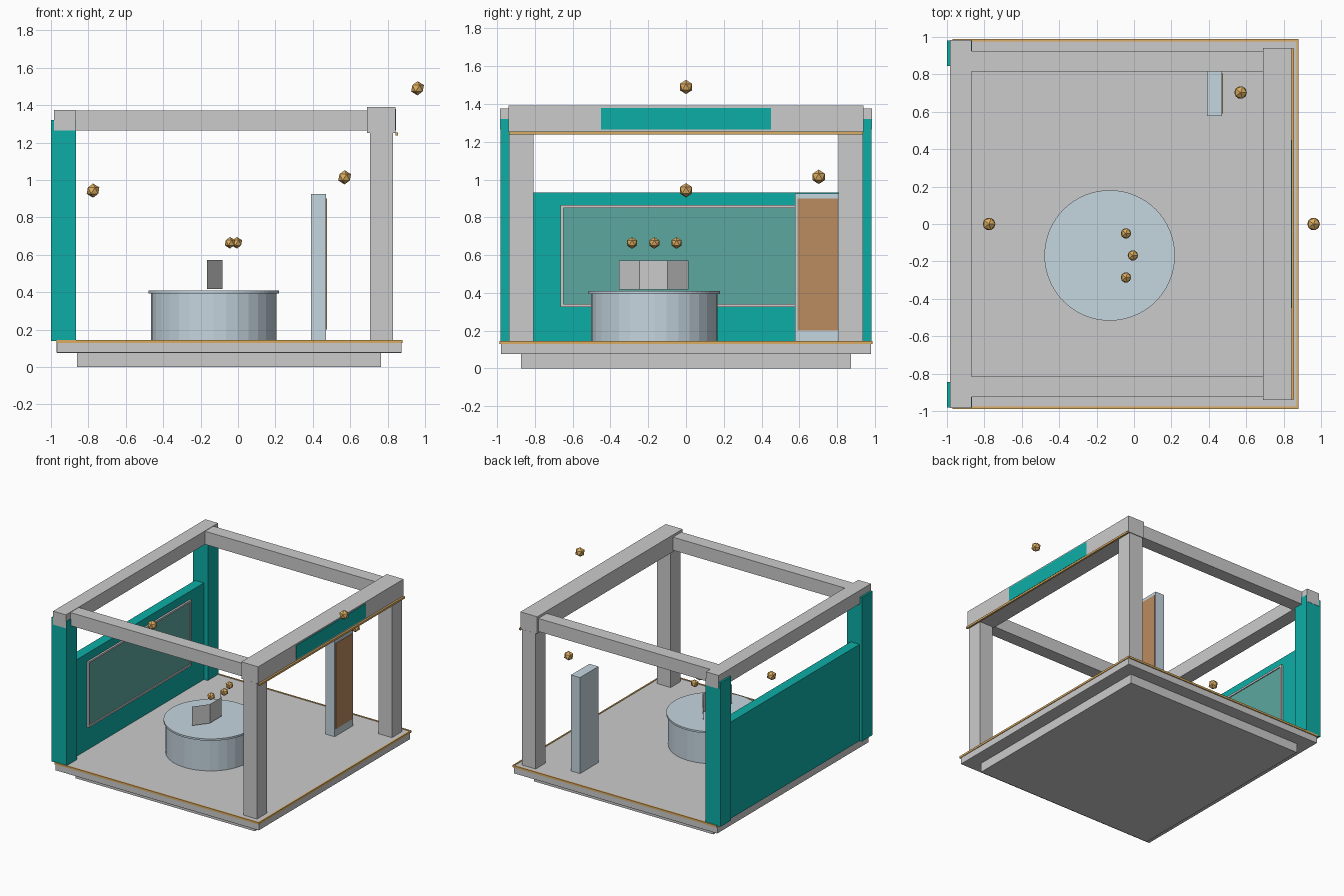
import bpy, math

if "Cube" in bpy.data.objects:
    bpy.data.objects.remove(bpy.data.objects["Cube"])

def mat(name, r, g, b):
    m = bpy.data.materials.new(name)
    m.diffuse_color = (r, g, b, 1)
    m.use_nodes = True
    m.node_tree.nodes["Principled BSDF"].inputs["Base Color"].default_value = m.diffuse_color
    return m

TEAL = mat("teal", 0.004, 0.42, 0.38)
PALE = mat("pale_grey", 0.6, 0.6, 0.62)
BLUE = mat("pale_blue", 0.56, 0.67, 0.74)
GOLD = mat("gold", 0.72, 0.42, 0.12)
BROWN = mat("brown", 0.5, 0.26, 0.12)
GLASS = mat("screen_teal", 0.11, 0.39, 0.35)

def finish(ob, name, m):
    ob.name = name
    if m:
        ob.data.materials.append(m)
    return ob

def box(name, x, y, z, m=None, bevel=0):
    """Box from (min, max) pairs."""
    mid = [(a + b) / 2 for a, b in (x, y, z)]
    bpy.ops.mesh.primitive_cube_add(size=1, location=mid)
    ob = bpy.context.object
    ob.scale = [b - a for a, b in (x, y, z)]
    bpy.ops.object.transform_apply(location=False, rotation=False, scale=True)
    if bevel:
        b = ob.modifiers.new("soft_edge", 'BEVEL')
        b.width = bevel
        b.segments = 2
    return finish(ob, name, m)

def pair(name, x, y, z, m=None):
    """Same box at the front and the back (y given for the back)."""
    box("back_" + name, x, y, z, m)
    box("front_" + name, x, (-y[1], -y[0]), z, m)

def disc(name, r, z, n, m):
    bpy.ops.mesh.primitive_cylinder_add(vertices=n, radius=r, depth=z[1] - z[0],
                                        location=(-0.13, -0.168, sum(z) / 2))
    return finish(bpy.context.object, name, m)

# Stepped base with gold edging on the three open sides
box("plinth", (-0.86, 0.765), (-0.875, 0.875), (0, 0.075), PALE)
box("floor_slab", (-0.97, 0.875), (-0.98, 0.98), (0.075, 0.14), PALE, 0.004)
pair("floor_trim", (-0.97, 0.88), (0.976, 0.988), (0.128, 0.144), GOLD)
box("right_floor_trim", (0.868, 0.88), (-0.976, 0.976), (0.128, 0.144), GOLD)

# Posts
pair("teal_post", (-1.0, -0.865), (0.845, 0.982), (0.14, 1.32), TEAL)
pair("grey_post", (0.705, 0.828), (0.808, 0.937), (0.14, 1.25))

# Roof beams
box("left_beam", (-0.985, -0.87), (-0.984, 0.984), (1.265, 1.375))
pair("side_beam", (-0.87, 0.69), (0.816, 0.925), (1.265, 1.372))
box("right_beam", (0.689, 0.841), (-0.94, 0.94), (1.252, 1.391))
box("fascia_panel", (0.83, 0.845), (-0.45, 0.45), (1.265, 1.38), TEAL)
box("fascia_trim", (0.841, 0.856), (-0.938, 0.938), (1.238, 1.254), GOLD)

# Left wall with framed screen
box("wall", (-0.98, -0.9), (-0.845, 0.845), (0.14, 0.93), TEAL)
box("wall_screen", (-0.902, -0.893), (-0.65, 0.65), (0.338, 0.85), GLASS)
pair("screen_frame_side", (-0.902, -0.885), (0.648, 0.665), (0.325, 0.865), PALE)
for nm, z in (("bottom", 0.325), ("top", 0.85)):
    box("screen_frame_" + nm, (-0.902, -0.885), (-0.65, 0.65), (z, z + 0.015), PALE)

# Standing display panel
box("display_stand", (0.389, 0.471), (0.577, 0.815), (0.14, 0.926), BLUE)
box("display_face", (0.465, 0.475), (0.59, 0.804), (0.2, 0.9), BROWN)

# Round desk
for ob in (disc("desk_body", 0.335, (0.14, 0.394), 32, BLUE),
           disc("desk_top", 0.349, (0.394, 0.409), 64, BLUE)):
    pass

# Three thin screens on the desk, folded outwards
path = [(-0.166, -0.355), (-0.083, -0.245), (-0.083, -0.097), (-0.166, 0.013)]
for i, nm in enumerate(("front", "middle", "back")):
    a, b = path[i], path[i + 1]
    me = bpy.data.meshes.new(nm)
    me.from_pydata([(*a, 0.417), (*b, 0.417), (*b, 0.572), (*a, 0.572)], [], [(0, 1, 2, 3)])
    ob = bpy.data.objects.new("tmp", me)
    bpy.context.collection.objects.link(ob)
    finish(ob, nm + "_desk_screen", None)

# Floating gold marker balls
balls = [(0.96, 0, 1.49, 0.038), (-0.775, 0, 0.943, 0.038), (0.57, 0.703, 1.014, 0.038),
         (-0.043, -0.286, 0.664, 0.031), (-0.006, -0.168, 0.664, 0.031), (-0.043, -0.05, 0.664, 0.031)]
for i, (x, y, z, r) in enumerate(balls):
    bpy.ops.mesh.primitive_ico_sphere_add(subdivisions=1, radius=r, location=(x, y, z))
    finish(bpy.context.object, f"marker_ball_{i + 1}", GOLD)
